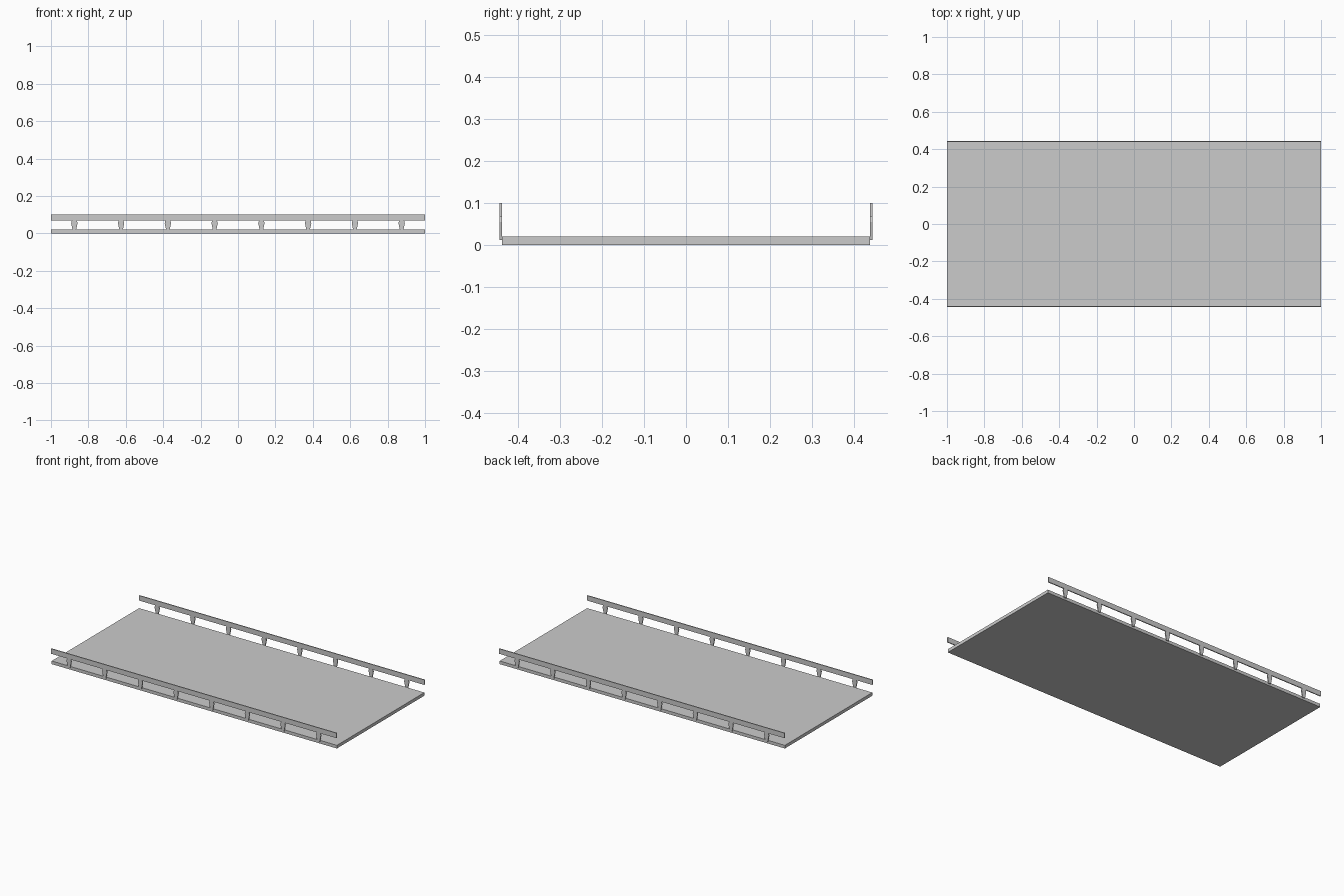
import bpy, bmesh

if "Cube" in bpy.data.objects:
    bpy.data.objects.remove(bpy.data.objects["Cube"])

DECK_Y = 0.438      # half width of the deck
RAIL_T = 0.006      # thickness of rails and posts


def prism(name, profile, y0, y1):
    """Extrude an x-z profile from y0 to y1."""
    bm = bmesh.new()
    face = bm.faces.new([bm.verts.new((x, y0, z)) for x, z in profile])
    ext = bmesh.ops.extrude_face_region(bm, geom=[face])
    verts = [v for v in ext["geom"] if isinstance(v, bmesh.types.BMVert)]
    bmesh.ops.translate(bm, vec=(0, y1 - y0, 0), verts=verts)
    bmesh.ops.recalc_face_normals(bm, faces=bm.faces)
    mesh = bpy.data.meshes.new(name)
    bm.to_mesh(mesh)
    bm.free()
    obj = bpy.data.objects.new(name, mesh)
    bpy.context.collection.objects.link(obj)
    return obj


def bar(name, z0, z1, y0, y1):
    return prism(name, [(-1, z0), (1, z0), (1, z1), (-1, z1)], y0, y1)


# Deck slab
bar("deck", 0, 0.02, -DECK_Y, DECK_Y)

# Tapered post outline: narrow foot, shoulder, slightly narrower top
half = [(0.008, 0.012), (0.017, 0.055), (0.013, 0.068)]
post = half + [(-x, z) for x, z in reversed(half)]

for side, s in (("front", -1), ("back", 1)):
    y0, y1 = sorted((s * DECK_Y, s * (DECK_Y + RAIL_T)))
    # Handrail
    bar(side + "_rail", 0.068, 0.10, y0, y1)
    # Row of posts
    for i in range(8):
        p = prism(f"{side}_post_{i + 1}", post, y0, y1)
        p.location.x = -0.875 + 0.25 * i
